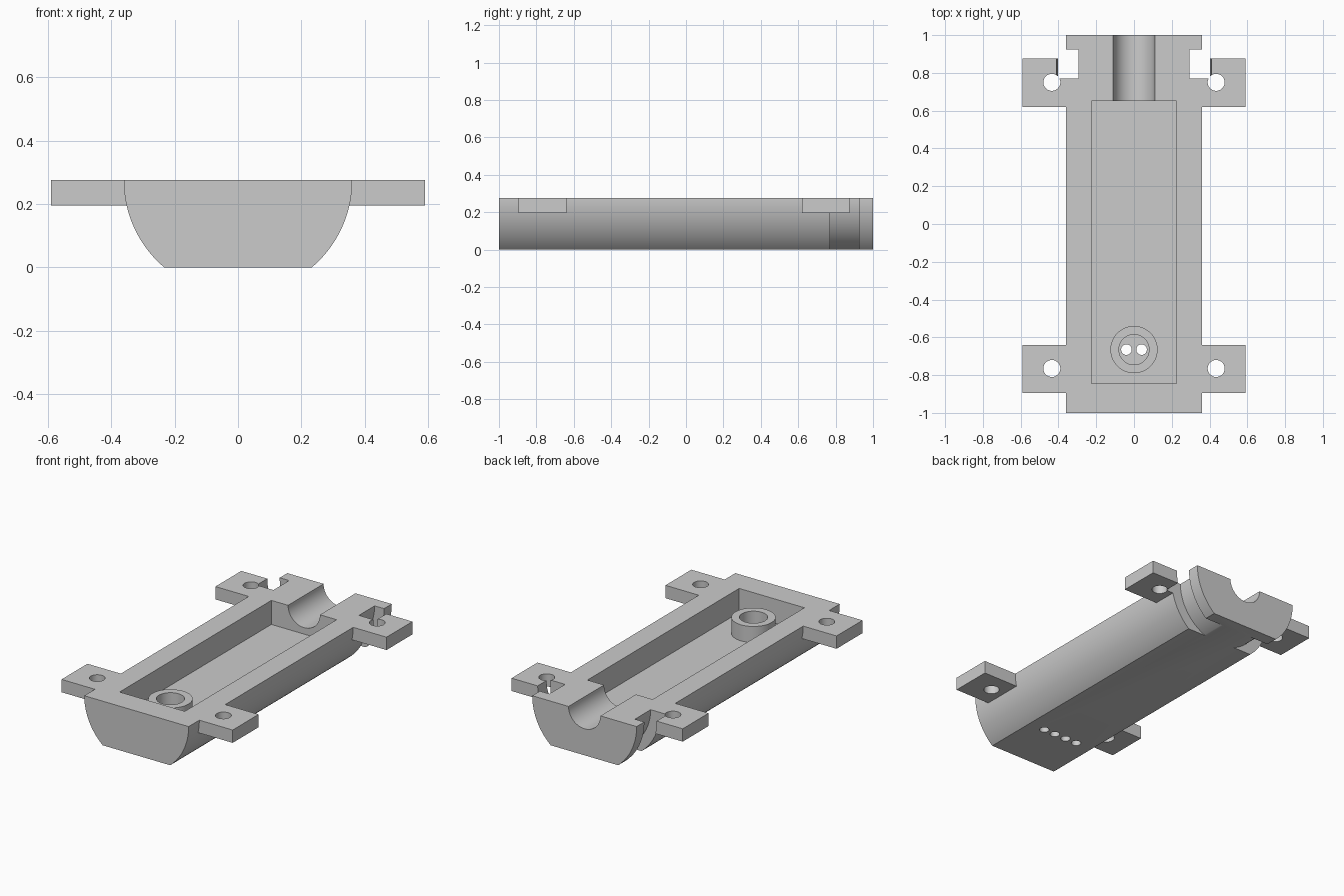
import bpy, bmesh, math
from mathutils import Matrix

cube = bpy.data.objects.get("Cube")
if cube:
    bpy.data.objects.remove(cube, do_unlink=True)

TOP = 0.275          # split plane, also the axis of every lengthwise cylinder
FLOOR = 0.125        # cavity floor

grey = bpy.data.materials.new("light_grey")
grey.use_nodes = True
colour = (0.6, 0.6, 0.6, 1)
grey.diffuse_color = colour
grey.node_tree.nodes["Principled BSDF"].inputs["Base Color"].default_value = colour


def make(name, bm):
    bmesh.ops.recalc_face_normals(bm, faces=bm.faces)
    mesh = bpy.data.meshes.new(name)
    bm.to_mesh(mesh)
    bm.free()
    mesh.materials.append(grey)
    ob = bpy.data.objects.new(name, mesh)
    bpy.context.collection.objects.link(ob)
    return ob


def box(name, x, y, z):
    bm = bmesh.new()
    bmesh.ops.create_cube(bm, size=1)
    for v in bm.verts:
        for i, (a, b) in enumerate((x, y, z)):
            v.co[i] = a if v.co[i] < 0 else b
    return make(name, bm)


def cylinder(name, radius, centre, length, lengthwise=False, sides=48):
    bm = bmesh.new()
    bmesh.ops.create_cone(bm, cap_ends=True, segments=sides, radius1=radius,
                          radius2=radius, depth=length)
    turn = Matrix.Rotation(math.pi / 2, 4, "X") if lengthwise else Matrix()
    bm.transform(Matrix.Translation(centre) @ turn)
    return make(name, bm)


def upright(name, radius, x, y, low, high):
    return cylinder(name, radius, (x, y, (low + high) / 2), high - low)


def combine(target, tool, operation="DIFFERENCE"):
    mod = target.modifiers.new(tool.name, "BOOLEAN")
    mod.operation, mod.solver, mod.object = operation, "EXACT", tool
    bpy.context.view_layer.objects.active = target
    bpy.ops.object.modifier_apply(modifier=mod.name)
    bpy.data.objects.remove(tool, do_unlink=True)


# Half-round body with a flat underside
bm = bmesh.new()
radius = 0.36
end = math.asin(TOP / radius)
angles = [-end * i / 24 for i in range(25)]
right = [(radius * math.cos(a), TOP + radius * math.sin(a)) for a in angles]
outline = right + [(-x, z) for x, z in reversed(right)]
face = bm.faces.new([bm.verts.new((x, -1, z)) for x, z in outline])
ext = bmesh.ops.extrude_face_region(bm, geom=[face])
for v in ext["geom"]:
    if isinstance(v, bmesh.types.BMVert):
        v.co.y = 1
body = make("housing_half", bm)

# Four mounting tabs
for side in (-1, 1):
    for y in (-0.895, 0.62):
        x = sorted((side * 0.3, side * 0.59))
        combine(body, box("mounting_tab", x, (y, y + 0.255), (0.195, TOP)), "UNION")

# Ring groove near the back, also clearing the tabs
groove = cylinder("groove_cutter", 0.41, (0, 0.847, TOP), 0.155, True, 96)
combine(groove, cylinder("groove_core", 0.295, (0, 0.847, TOP), 0.4, True, 96))
combine(body, groove)

# Cavity and the half-round channel through the back wall
combine(body, box("cavity_cutter", (-0.225, 0.225), (-0.845, 0.65), (FLOOR, 0.5)))
combine(body, cylinder("channel_cutter", 0.11, (0, 0.85, TOP), 0.5, True))

# Hollow boss on the cavity floor
BOSS_Y = -0.665
combine(body, upright("boss", 0.125, 0, BOSS_Y, 0.1, 0.225), "UNION")
combine(body, upright("boss_pocket", 0.08, 0, BOSS_Y, 0.09, 0.4))

# Row of small holes in the underside; the middle pair opens into the boss
for x in (-0.12, -0.04, 0.04, 0.12):
    combine(body, upright("small_hole", 0.028, x, BOSS_Y, -0.1, 0.1))

# Screw holes through the tabs
for x in (-0.435, 0.435):
    for y in (-0.765, 0.75):
        combine(body, upright("screw_hole", 0.045, x, y, 0.1, 0.4))

bpy.ops.object.select_all(action="DESELECT")
body.select_set(True)
bpy.context.view_layer.objects.active = body
bpy.ops.object.shade_smooth_by_angle(angle=math.radians(25))
